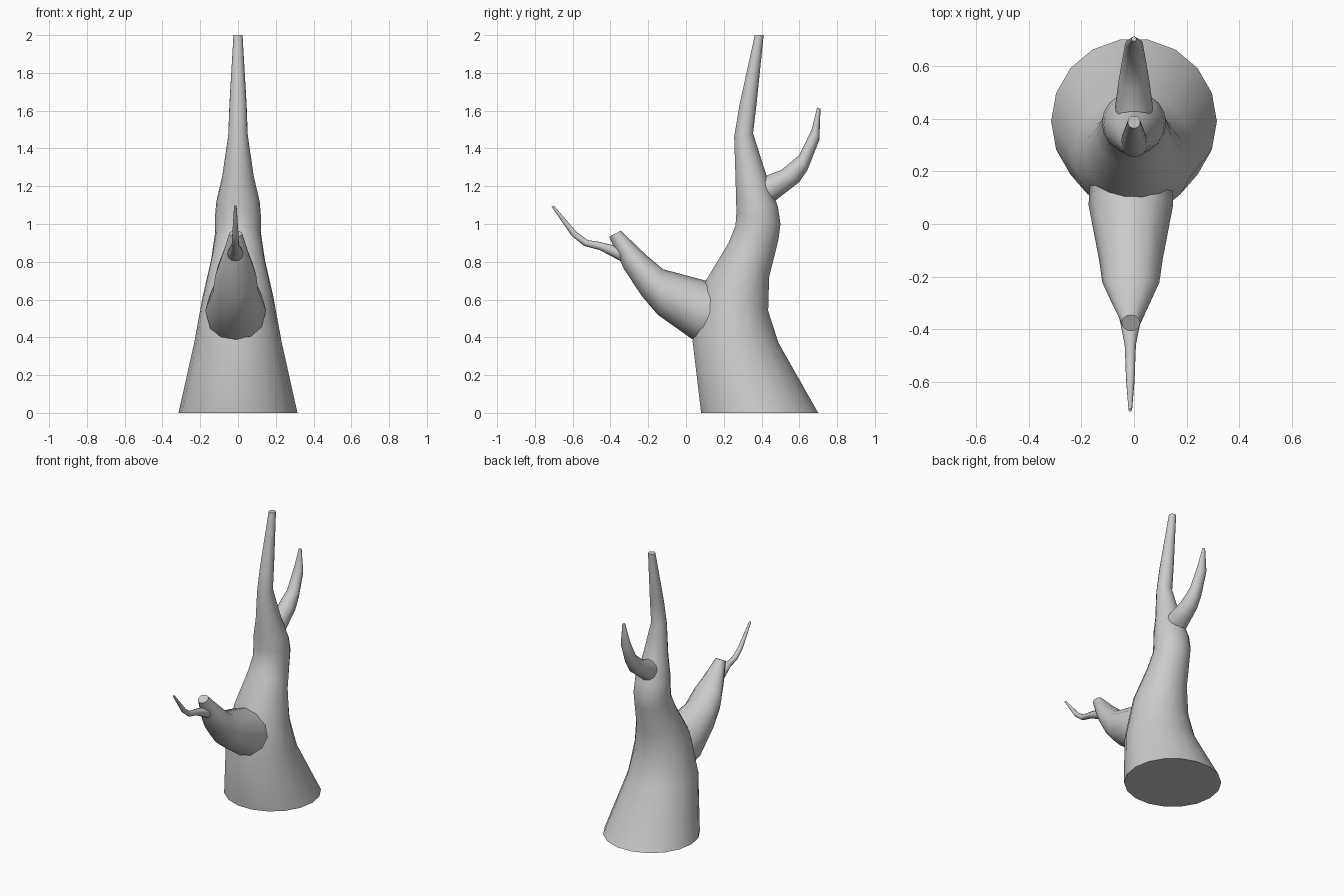
import bpy, bmesh, math
from mathutils import Vector


def limb(name, rings, sides, x=0.0):
    """Loft round sections; each is (y, z, y, z): the two ends of its diameter in side view."""
    bm = bmesh.new()
    loops = []
    fit = 1.0 if sides % 4 == 0 else math.cos(math.pi / sides)
    for y0, z0, y1, z1 in rings:
        a, b = Vector((x, y0, z0)), Vector((x, y1, z1))
        c, v = (a + b) / 2, (b - a) / 2 / fit
        u = Vector((v.length, 0, 0))
        loops.append([bm.verts.new(c + u * math.cos(t) + v * math.sin(t))
                      for t in (2 * math.pi * i / sides for i in range(sides))])
    for lo, hi in zip(loops, loops[1:]):
        for i in range(sides):
            j = (i + 1) % sides
            bm.faces.new((lo[i], lo[j], hi[j], hi[i]))
    bm.faces.new(loops[0])
    bm.faces.new(loops[-1])
    bmesh.ops.recalc_face_normals(bm, faces=bm.faces[:])
    mesh = bpy.data.meshes.new(name)
    bm.to_mesh(mesh)
    bm.free()
    ob = bpy.data.objects.new(name, mesh)
    bpy.context.collection.objects.link(ob)
    bpy.ops.object.select_all(action='DESELECT')
    bpy.context.view_layer.objects.active = ob
    ob.select_set(True)
    bpy.ops.object.shade_smooth_by_angle(angle=math.radians(40))
    return ob


# Main trunk, wide at the foot and bending as it tapers
limb("trunk", [
    (0.08, 0, 0.70, 0), (0.035, 0.38, 0.49, 0.37), (0.105, 0.70, 0.435, 0.54),
    (0.225, 0.90, 0.44, 0.72), (0.262, 0.99, 0.49, 0.92), (0.267, 1.06, 0.50, 1.0),
    (0.265, 1.14, 0.487, 1.09), (0.262, 1.25, 0.425, 1.26), (0.255, 1.46, 0.355, 1.48),
    (0.283, 1.63, 0.373, 1.63), (0.364, 2.0, 0.411, 2.0)], 18)

# Thick broken branch at the front
limb("lower_branch", [
    (0.20, 0.66, 0.13, 0.36), (0.105, 0.70, 0.04, 0.385), (-0.12, 0.76, -0.15, 0.52),
    (-0.21, 0.835, -0.235, 0.62), (-0.275, 0.897, -0.33, 0.765),
    (-0.345, 0.965, -0.407, 0.932)], 12, -0.012)

# Thin twig growing from the broken branch
limb("twig", [
    (-0.31, 0.86, -0.31, 0.79), (-0.37, 0.884, -0.347, 0.804), (-0.457, 0.905, -0.457, 0.862),
    (-0.52, 0.915, -0.54, 0.884), (-0.58, 0.958, -0.605, 0.937),
    (-0.70, 1.098, -0.712, 1.092)], 12, -0.014)

# Curved branch at the back
limb("upper_branch", [
    (0.38, 1.24, 0.41, 1.12), (0.42, 1.254, 0.463, 1.116), (0.505, 1.286, 0.60, 1.222),
    (0.60, 1.365, 0.643, 1.286), (0.664, 1.497, 0.706, 1.444),
    (0.694, 1.616, 0.712, 1.610)], 12)
